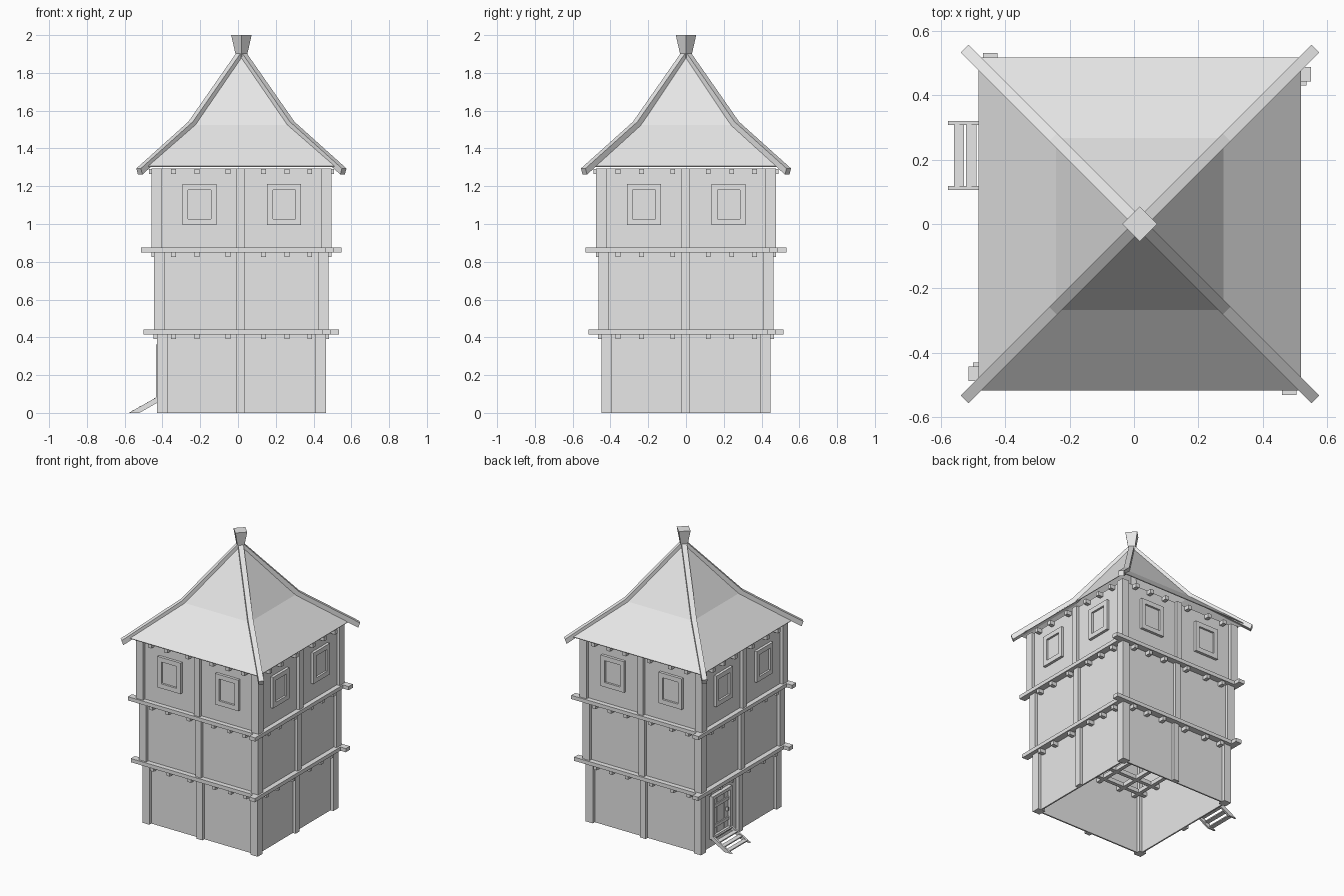
import bpy, bmesh
from math import pi, sqrt
from mathutils import Matrix, Vector

cube = bpy.data.objects.get("Cube")
if cube:
    bpy.data.objects.remove(cube)

grey = bpy.data.materials.new("plain_grey")
grey.use_nodes = True
COLOUR = (0.8, 0.8, 0.8, 1)
grey.diffuse_color = COLOUR
grey.node_tree.nodes["Principled BSDF"].inputs["Base Color"].default_value = COLOUR

CENTRE = Matrix.Translation((0.018, 0.0, 0.0))


def turn(k):
    return Matrix.Rotation(k * pi / 2, 4, "Z")


def box(bm, lo, hi, m=Matrix()):
    lo, hi = Vector(lo), Vector(hi)
    place = m @ Matrix.Translation((lo + hi) / 2) @ Matrix.Diagonal((*(hi - lo), 1))
    bmesh.ops.create_cube(bm, size=1, matrix=place)


def prism(bm, outline, y0, y1, m=Matrix()):
    """Extrude an x-z outline from y0 to y1."""
    face = bm.faces.new([bm.verts.new(m @ Vector((x, y0, z))) for x, z in outline])
    new = bmesh.ops.extrude_face_region(bm, geom=[face])["geom"]
    shift = m.to_3x3() @ Vector((0, y1 - y0, 0))
    bmesh.ops.translate(bm, vec=shift, verts=[v for v in new if isinstance(v, bmesh.types.BMVert)])


def finish(name, bm):
    bmesh.ops.recalc_face_normals(bm, faces=bm.faces)
    bmesh.ops.transform(bm, matrix=CENTRE, verts=bm.verts)
    mesh = bpy.data.meshes.new(name)
    bm.to_mesh(mesh)
    bm.free()
    mesh.materials.append(grey)
    obj = bpy.data.objects.new(name, mesh)
    bpy.context.collection.objects.link(obj)
    return obj


# Storeys: half width, bottom, top
STOREYS = {"lower": (0.447, 0, 0.43), "middle": (0.462, 0.43, 0.86), "upper": (0.476, 0.86, 1.295)}
for storey, (h, z0, z1) in STOREYS.items():
    walls, posts = bmesh.new(), bmesh.new()
    w = h - 0.022
    for k in range(4):
        box(walls, (-w, -w, z0), (w, -w + 0.01, z1), turn(k))
        box(posts, (-h, -h, z0), (0.055 - h, 0.055 - h, z1), turn(k))
        box(posts, (-0.025, -h, z0), (0.018, 0.03 - h, z1), turn(k))
    finish(storey + "_walls", walls)
    finish(storey + "_posts", posts)

# Ring beams, each running past one corner
for name, outer, reach, z0, z1 in (("lower", 0.475, 0.517, 0.416, 0.442),
                                   ("upper", 0.487, 0.531, 0.85, 0.876)):
    bm = bmesh.new()
    for k in range(4):
        box(bm, (-reach, -outer, z0), (outer - 0.045, 0.045 - outer, z1), turn(k))
    finish(name + "_ring_beams", bm)

# Floor joists running through the walls both ways
for name, reach, top in (("lower", 0.465, 0.418), ("middle", 0.477, 0.852), ("upper", 0.49, 1.292)):
    bm = bmesh.new()
    for k in range(2):
        for x in (-0.36, -0.235, -0.07, 0.118, 0.242, 0.362):
            box(bm, (x - 0.013, -reach, top - 0.028), (x + 0.013, reach, top), turn(k))
    finish(name + "_joists", bm)

# Window frames
bm = bmesh.new()
for k in range(4):
    for cx in (-0.222, 0.226):
        y0, y1 = -0.473, -0.45
        for s in (-1, 1):
            a, b = sorted((cx + s * 0.06, cx + s * 0.09))
            box(bm, (a, y0, 0.995), (b, y1, 1.212), turn(k))
        for z in (0.995, 1.18):
            box(bm, (cx - 0.06, y0, z), (cx + 0.06, y1, z + 0.032), turn(k))
        box(bm, (cx - 0.06, -0.459, 1.02), (cx + 0.06, y1, 1.19), turn(k))
finish("window_frames", bm)

# Door on the stair side: frame, planks, cross battens and handle
frame, door = bmesh.new(), bmesh.new()
for y in (0.105, 0.3):
    box(frame, (-0.452, y, 0.06), (-0.42, y + 0.022, 0.36))
for z in (0.06, 0.34):
    box(frame, (-0.452, 0.105, z), (-0.42, 0.322, z + 0.022))
for i in range(4):
    y = 0.13 + i * 0.043
    box(door, (-0.435, y, 0.082), (-0.42, y + 0.038, 0.34))
for z in (0.13, 0.27):
    box(door, (-0.443, 0.13, z), (-0.43, 0.297, z + 0.022))
box(door, (-0.452, 0.145, 0.2), (-0.43, 0.157, 0.225))
finish("door_frame", frame)
finish("door", door)

# Entrance stair
bm = bmesh.new()
for y in (0.105, 0.307):
    prism(bm, [(-0.596, 0), (-0.54, 0), (-0.44, 0.057), (-0.44, 0.088)], y, y + 0.013)
for i in range(4):
    x, z = -0.577 + i * 0.038, 0.008 + i * 0.021
    box(bm, (x, 0.115, z), (x + 0.032, 0.31, z + 0.008))
finish("entrance_stair", bm)

# Flared roof from stacked square rings
bm = bmesh.new()
rings = []
for hx, hy, z in ((0.5, 0.517, 1.307), (0.26, 0.267, 1.525), (0.01, 0.01, 1.9)):
    rings.append([bm.verts.new((sx * hx, sy * hy, z)) for sx, sy in ((-1, -1), (1, -1), (1, 1), (-1, 1))])
for low, high in zip(rings, rings[1:]):
    for i in range(4):
        j = (i + 1) % 4
        bm.faces.new((low[i], low[j], high[j], high[i]))
bm.faces.new(rings[-1])
roof = finish("roof", bm)
thick = roof.modifiers.new("thickness", "SOLIDIFY")
thick.thickness = 0.006

# Hip beams following the roof bend
bm = bmesh.new()
path = [(0.54 * sqrt(2), 1.278), (0.265 * sqrt(2), 1.525), (0.0, 1.905)]
outline = [(x + 0.006, z + 0.016) for x, z in path] + [(x - 0.006, z - 0.016) for x, z in reversed(path)]
for k in range(4):
    prism(bm, outline, -0.017, 0.017, turn(k + 0.5))
finish("hip_beams", bm)

# Tapered roof finial
bm = bmesh.new()
bmesh.ops.create_cone(bm, cap_ends=True, segments=4, radius1=0.027, radius2=0.054, depth=0.12,
                      matrix=Matrix.Translation((0, 0, 1.94)))
finish("finial", bm)
